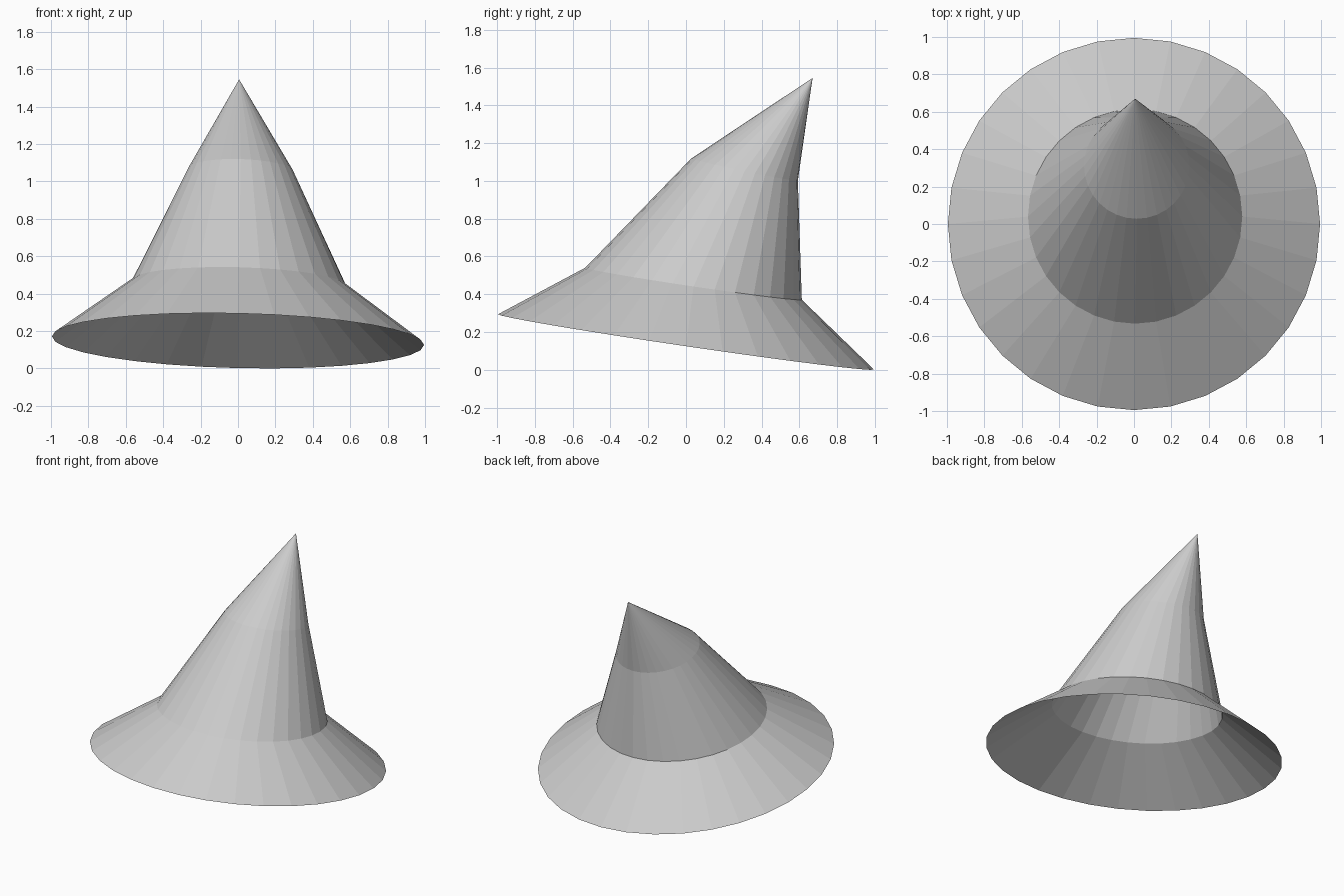
import bpy
import bmesh
from math import cos, sin, tau

SIDES = 32

cube = bpy.data.objects.get("Cube")
if cube:
    bpy.data.objects.remove(cube)

# Plain grey felt
felt = bpy.data.materials.new("grey_felt")
felt.use_nodes = True
colour = (0.6, 0.6, 0.6, 1)
felt.diffuse_color = colour
felt.node_tree.nodes["Principled BSDF"].inputs["Base Color"].default_value = colour

bm = bmesh.new()


def tilted_ring(centre, radius, slope_x, slope_y):
    """Circle seen from above, lying on a tilted plane."""
    cx, cy, cz = centre
    ring = []
    for i in range(SIDES):
        x = radius * cos(tau * i / SIDES)
        y = radius * sin(tau * i / SIDES)
        ring.append(bm.verts.new((cx + x, cy + y, cz + slope_x * x + slope_y * y)))
    return ring


# Brim edge, crown base and the bend in the crown
rings = [
    tilted_ring((0, 0, 0.148), 0.995, -0.023, -0.147),
    tilted_ring((0.006, 0.04, 0.456), 0.573, -0.026, -0.148),
    tilted_ring((0.015, 0.31, 1.06), 0.282, -0.03, -0.21),
]
tip = bm.verts.new((0.006, 0.67, 1.545))

# Open shell: two bands and the leaning point
for lower, upper in zip(rings, rings[1:]):
    for i in range(SIDES):
        j = (i + 1) % SIDES
        bm.faces.new((lower[i], lower[j], upper[j], upper[i]))
for i in range(SIDES):
    bm.faces.new((rings[-1][i], rings[-1][(i + 1) % SIDES], tip))

mesh = bpy.data.meshes.new("pointed_hat")
bm.to_mesh(mesh)
bm.free()
mesh.materials.append(felt)
hat = bpy.data.objects.new("pointed_hat", mesh)
bpy.context.collection.objects.link(hat)
